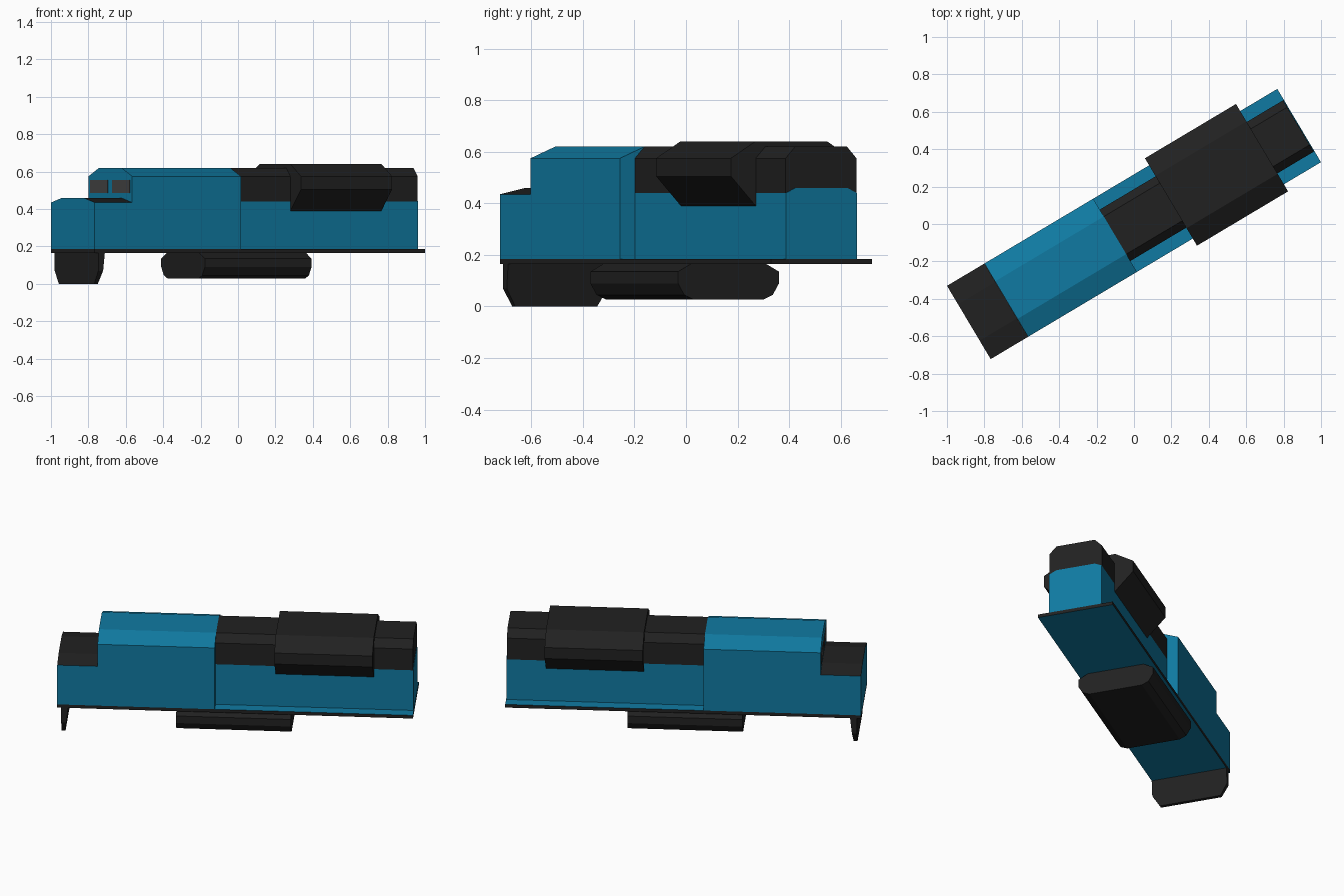
import bpy, bmesh, math

if "Cube" in bpy.data.objects:
    bpy.data.objects.remove(bpy.data.objects["Cube"])

HEADING = math.radians(30.8)   # the whole locomotive stands turned in plan


def material(name, rgb):
    m = bpy.data.materials.new(name)
    m.diffuse_color = (*rgb, 1)
    m.use_nodes = True
    m.node_tree.nodes["Principled BSDF"].inputs["Base Color"].default_value = m.diffuse_color
    return m


BLUE = material("blue_paint", (0.005, 0.195, 0.36))
BLACK = material("black_paint", (0.015, 0.015, 0.015))
GLASS = material("dark_glass", (0.06, 0.06, 0.06))


def prism(name, half, u0, u1, mat, alt=None, pick=None, taper=0.0):
    """Extrude a mirrored (v, z) half profile, listed bottom to top, from u0 to u1."""
    ring = half + [(-v, z) for v, z in reversed(half)]
    z_top = max(z for _, z in half)
    z_bot = min(z for _, z in half)
    bm = bmesh.new()
    front = [bm.verts.new((u0, v, z)) for v, z in ring]
    back = [bm.verts.new((u1 - taper * (z_top - z) / (z_top - z_bot), v, z))
            for v, z in ring]
    bm.faces.new(front)
    bm.faces.new(back[::-1])
    n = len(ring)
    for i in range(n):
        j = (i + 1) % n
        bm.faces.new((front[i], back[i], back[j], front[j]))
    bmesh.ops.recalc_face_normals(bm, faces=bm.faces)
    bm.normal_update()
    if pick:
        for f in bm.faces:
            f.material_index = int(pick(f.normal))
    me = bpy.data.meshes.new(name)
    bm.to_mesh(me)
    bm.free()
    me.materials.append(mat)
    if alt:
        me.materials.append(alt)
    ob = bpy.data.objects.new(name, me)
    ob.rotation_euler.z = HEADING
    bpy.context.collection.objects.link(ob)
    return ob


# Running deck: painted top and underside, black edges
prism("deck", [(0.228, 0.165), (0.228, 0.185)], -1.028, 1.028,
      BLUE, BLACK, lambda n: abs(n.z) < 0.5)

# Low nose with black roof
prism("nose", [(0.228, 0.185), (0.228, 0.435), (0.113, 0.46)], -1.028, -0.795,
      BLUE, BLACK, lambda n: n.z > 0.5)

# Cab
prism("cab", [(0.228, 0.185), (0.228, 0.575), (0.117, 0.62)], -0.795, -0.118, BLUE)

# Long hood: blue lower half, black upper half
prism("hood_lower", [(0.16, 0.185), (0.16, 0.44), (0.117, 0.46)], -0.118, 1.026, BLUE)
prism("hood_upper", [(0.16, 0.44), (0.16, 0.575), (0.117, 0.62)], -0.118, 1.023, BLACK)

# Flared radiator housing
prism("radiator", [(0.16, 0.39), (0.272, 0.505), (0.272, 0.575), (0.163, 0.64)],
      0.23, 0.797, BLACK)

# Fuel tank
prism("fuel_tank", [(0.16, 0.028), (0.20, 0.045), (0.228, 0.09), (0.228, 0.135),
                    (0.17, 0.165)], -0.342, 0.322, BLACK)

# Plow under the nose
prism("plow", [(0.185, 0.0), (0.228, 0.07), (0.228, 0.165)], -1.005, -0.965,
      BLACK, taper=0.018)

# Two windscreen panes
for side, label in ((1, "left"), (-1, "right")):
    pane = prism("windscreen_" + label, [(0.09, 0.485), (0.09, 0.555)],
                 -0.798, -0.79, GLASS)
    for vert in pane.data.vertices:
        vert.co.y += side * 0.115
